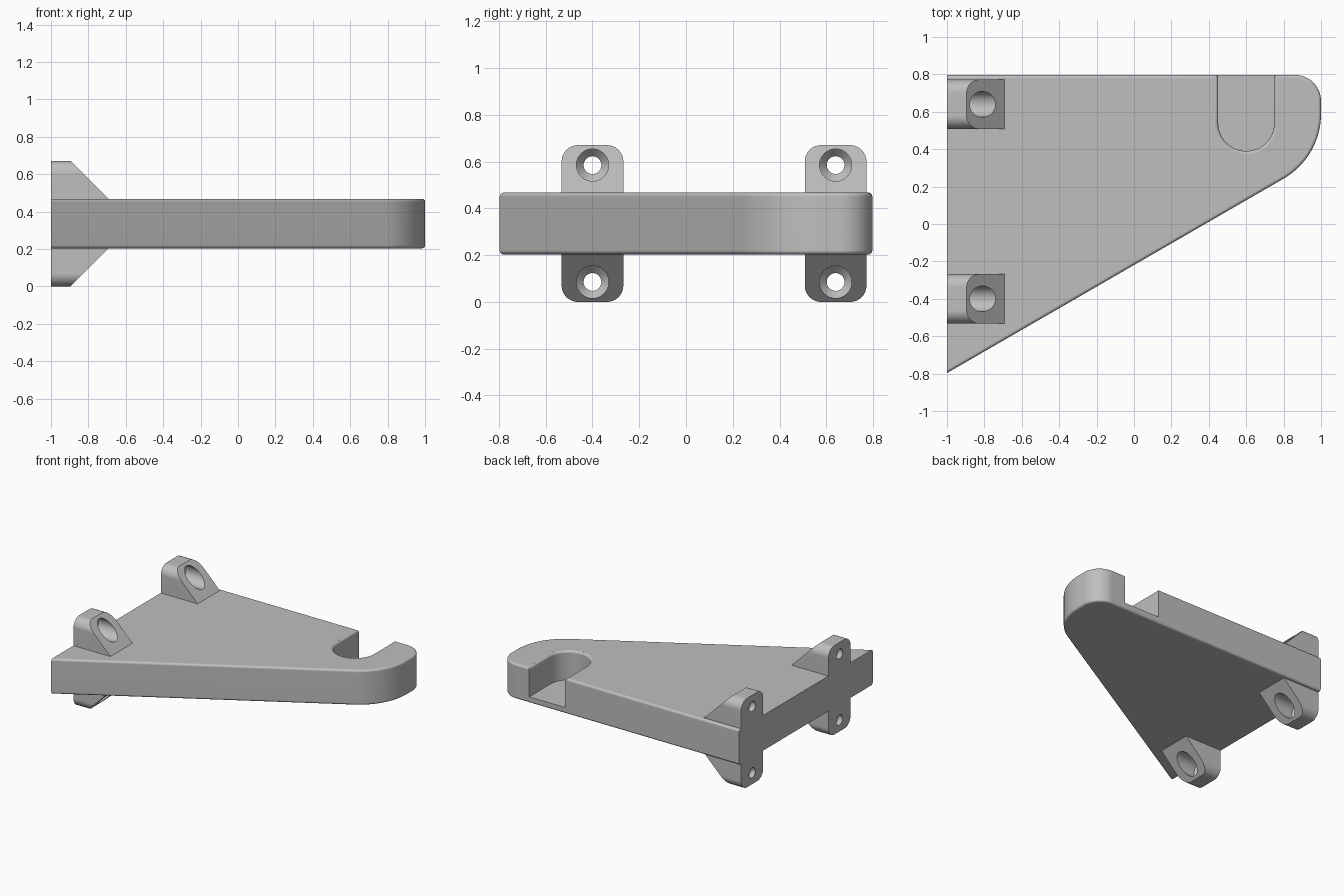
import bpy, bmesh, math
from mathutils import Vector

cube = bpy.data.objects.get("Cube")
if cube:
    bpy.data.objects.remove(cube, do_unlink=True)

grey = bpy.data.materials.new("plain grey")
grey.use_nodes = True
grey.diffuse_color = (0.52, 0.52, 0.52, 1)
grey.node_tree.nodes["Principled BSDF"].inputs["Base Color"].default_value = grey.diffuse_color

BOTTOM, TOP, MID, SOFT = 0.203, 0.468, 0.3355, 0.017


def arc(cx, cy, r, start, end, n):
    """Points along an arc, angles in degrees."""
    angles = [math.radians(start + (end - start) * i / n) for i in range(n + 1)]
    return [(cx + r * math.cos(a), cy + r * math.sin(a)) for a in angles]


def loft(loops):
    """Closed solid through a row of matching point loops."""
    bm = bmesh.new()
    rings = [[bm.verts.new(p) for p in loop] for loop in loops]
    for a, b in zip(rings, rings[1:]):
        for i in range(len(a)):
            j = (i + 1) % len(a)
            bm.faces.new((a[i], a[j], b[j], b[i]))
    bm.faces.new(rings[0])
    bm.faces.new(rings[-1])
    bmesh.ops.recalc_face_normals(bm, faces=bm.faces)
    return bm


def make(name, bm):
    bmesh.ops.recalc_face_normals(bm, faces=bm.faces)
    mesh = bpy.data.meshes.new(name)
    bm.to_mesh(mesh)
    bm.free()
    mesh.materials.append(grey)
    obj = bpy.data.objects.new(name, mesh)
    bpy.context.collection.objects.link(obj)
    return obj


def select(obj):
    bpy.ops.object.select_all(action='DESELECT')
    obj.select_set(True)
    bpy.context.view_layer.objects.active = obj


def combine(obj, tool, operation):
    """Apply a boolean and discard the tool."""
    tool.hide_render = True
    select(obj)
    mod = obj.modifiers.new("combine", 'BOOLEAN')
    mod.operation, mod.object, mod.solver = operation, tool, 'EXACT'
    bpy.ops.object.modifier_apply(modifier=mod.name)
    bpy.data.objects.remove(tool, do_unlink=True)


# Tapered plate with a rounded tip and softened rims, square at the mounting side
outline = [(-1, 0.797), (-1, -0.797)]
outline += arc(0.6, 0.589, 0.4, -60, 0, 20) + arc(0.86, 0.657, 0.14, 0, 90, 14)
bm = loft([[(x, y, z) for x, y in outline] for z in (BOTTOM, TOP)])
rims = [e for e in bm.edges
        if abs(e.verts[0].co.z - e.verts[1].co.z) < 0.001
        and max(v.co.x for v in e.verts) > -0.99]
bmesh.ops.bevel(bm, geom=rims, offset=SOFT, segments=4, profile=0.5, affect='EDGES')
bracket = make("shelf_bracket", bm)

# Open-ended pocket with a thin floor and a rounded upper rim
levels = [(0.25, 0.15)]
for i in range(5):
    a = math.radians(90 * i / 4.3)
    levels.append((TOP - SOFT + SOFT * math.sin(a), 0.15 + SOFT * (1 - math.cos(a))))
levels.append((TOP + 0.05, levels[-1][1]))
loops = []
for z, r in levels:
    shape = [(0.6 - r, 1)] + arc(0.6, 0.54, r, 180, 360, 28) + [(0.6 + r, 1)]
    loops.append([(x, y, z) for x, y in shape])
combine(bracket, make("pocket_cutter", loft(loops)), 'DIFFERENCE')

# Mounting lugs: rounded upright blocks sloped above and below the plate
for y in (0.64, -0.40):
    half, high, r = 0.132, MID, 0.07
    section = []
    for sy, sz, start in ((1, 1, 0), (-1, 1, 90), (-1, -1, 180), (1, -1, 270)):
        section += arc(y + sy * (half - r), MID + sz * (high - r), r, start, start + 90, 8)
    bm = loft([[(x, a, b) for a, b in section] for x in (-1, -0.692)])
    for side in (1, -1):
        cut = bmesh.ops.bisect_plane(
            bm, geom=bm.verts[:] + bm.edges[:] + bm.faces[:],
            plane_co=Vector((-0.895, 0, MID + side * high)),
            plane_no=Vector((1, 0, side)), clear_outer=True)
        edges = [e for e in cut["geom_cut"] if isinstance(e, bmesh.types.BMEdge)]
        bmesh.ops.holes_fill(bm, edges=[e for e in edges if e.is_boundary])
    combine(bracket, make("mounting_lug", bm), 'UNION')

# Countersunk screw holes through each lug
for y in (0.64, -0.40):
    for side in (1, -1):
        steps = [(-1.1, 0.038), (-0.963, 0.038), (-0.93, 0.069), (-0.6, 0.069)]
        loops = [[(x, a, b) for a, b in arc(y, MID + side * 0.25, r, 0, 348.75, 31)]
                 for x, r in steps]
        combine(bracket, make("screw_hole_cutter", loft(loops)), 'DIFFERENCE')

# Smooth shading with crisp corners
select(bracket)
bpy.ops.object.shade_smooth_by_angle(angle=math.radians(32))
weighted = bracket.modifiers.new("even_shading", 'WEIGHTED_NORMAL')
weighted.keep_sharp = True
